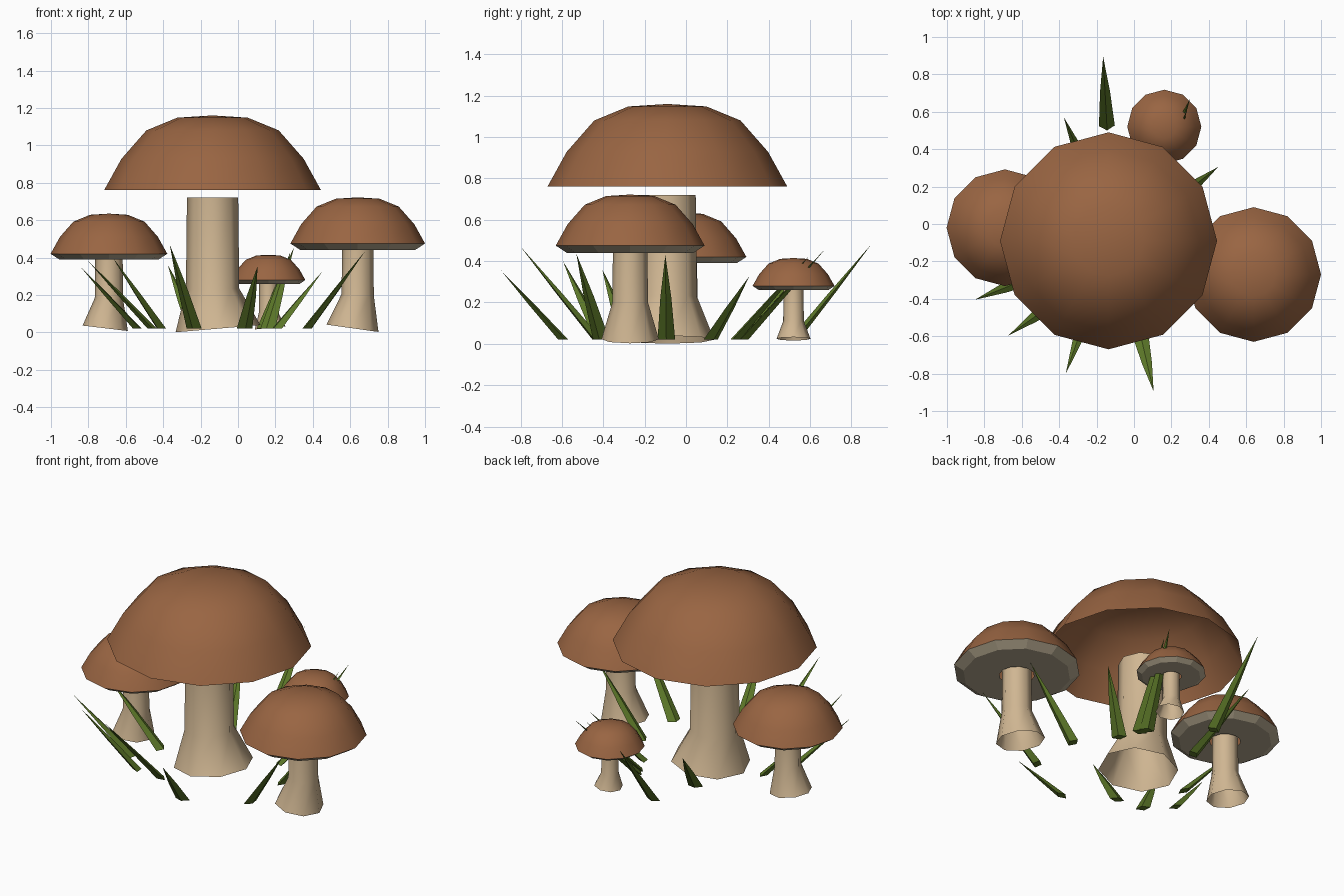
import bpy, bmesh, math
from mathutils import Vector

if "Cube" in bpy.data.objects:
    bpy.data.objects.remove(bpy.data.objects["Cube"])


def material(name, rgb):
    m = bpy.data.materials.new(name)
    m.diffuse_color = (*rgb, 1)
    m.use_nodes = True
    m.node_tree.nodes["Principled BSDF"].inputs["Base Color"].default_value = m.diffuse_color
    return m


BROWN = material("cap brown", (0.32, 0.13, 0.055))
CREAM = material("stem cream", (0.63, 0.47, 0.29))
GREY = material("gill grey", (0.47, 0.40, 0.28))
GREEN = material("grass green", (0.11, 0.19, 0.022))


def finish(bm, name, mat, smooth=False):
    bmesh.ops.recalc_face_normals(bm, faces=bm.faces)
    me = bpy.data.meshes.new(name)
    bm.to_mesh(me)
    bm.free()
    me.materials.append(mat)
    for p in me.polygons:
        p.use_smooth = smooth
    bpy.context.collection.objects.link(bpy.data.objects.new(name, me))


def lathe(name, rings, sides, mat, smooth):
    """Skin rings (centre x, y, z, radius, z slope along x); radius 0 closes to a tip."""
    bm = bmesh.new()
    loops = []
    for x, y, z, r, slope in rings:
        if r == 0:
            loops.append([bm.verts.new((x, y, z))] * sides)
            continue
        loop = []
        for i in range(sides):
            a = 2 * math.pi * i / sides
            dx = r * math.cos(a)
            loop.append(bm.verts.new((x + dx, y + r * math.sin(a), z + dx * slope)))
        loops.append(loop)
    for lo, hi in zip(loops, loops[1:]):
        for i in range(sides):
            j = (i + 1) % sides
            quad = list(dict.fromkeys((lo[i], lo[j], hi[j], hi[i])))
            bm.faces.new(quad)
    finish(bm, name, mat, smooth)


# Dome profile as fractions of cap radius and cap height
DOME = [(1, 0), (0.84, 0.42), (0.61, 0.80), (0.325, 0.97), (0, 1)]


def mushroom(name, x, y, cap_r, cap_z, top_z, stem_r, stem_top, flare_z,
             base_x, base_r, base_z, slope, gill_z=None):
    # open domed cap
    lathe(name + "_cap", [(x, y, cap_z + (top_z - cap_z) * h, cap_r * r, 0)
                          for r, h in DOME], 12, BROWN, True)
    # open tube stem with a flared, tilted foot
    lathe(name + "_stem", [(base_x, y, base_z, base_r, slope),
                           (x, y, flare_z, stem_r * 1.04, slope * 0.4),
                           (x, y, stem_top, stem_r, 0)], 8, CREAM, True)
    # bevelled gill ring with a gap around the stem
    if gill_z:
        lathe(name + "_gills", [(x, y, cap_z, cap_r, 0),
                                (x, y, gill_z, cap_r * 0.85, 0),
                                (x, y, gill_z, stem_r * 1.2, 0)], 12, GREY, False)


mushroom("large_mushroom", -0.136, -0.09, 0.58, 0.76, 1.16, 0.137, 0.72, 0.23,
         -0.107, 0.227, 0.02, 0.085)
mushroom("right_mushroom", 0.64, -0.27, 0.36, 0.475, 0.722, 0.083, 0.50, 0.20,
         0.612, 0.139, 0.022, -0.14, 0.44)
mushroom("left_mushroom", -0.69, -0.02, 0.312, 0.42, 0.635, 0.073, 0.44, 0.18,
         -0.71, 0.121, 0.022, -0.12, 0.39)
mushroom("small_mushroom", 0.162, 0.52, 0.198, 0.28, 0.415, 0.048, 0.30, 0.11,
         0.172, 0.082, 0.024, 0.1, 0.26)


def blade(name, base, tip, width=0.085, depth=0.05):
    # slim four-sided spike running from base to tip
    b, t = Vector((*base, 0.022)), Vector(tip)
    lean = Vector((t.x - b.x, t.y - b.y, 0)).normalized()
    side = Vector((-lean.y, lean.x, 0))
    bm = bmesh.new()
    tip_v = bm.verts.new(t)
    foot, mid = [], []
    for s, d in ((-0.5, 0), (0, -0.5), (0.5, 0), (0, 0.5)):
        off = side * s * width + lean * d * depth
        foot.append(bm.verts.new(b + off))
        mid.append(bm.verts.new(b.lerp(t, 0.5) + off * 0.62))
    for i in range(4):
        j = (i + 1) % 4
        bm.faces.new((foot[i], foot[j], mid[j], mid[i]))
        bm.faces.new((mid[i], mid[j], tip_v))
    bm.faces.new(foot)
    finish(bm, name, GREEN)


BLADES = [
    ((-0.145, 0.525), (-0.165, 0.895, 0.48)),
    ((-0.235, -0.43), (-0.365, -0.80, 0.47)),
    ((0.035, -0.595), (0.105, -0.895, 0.355)),
    ((-0.54, -0.28), (-0.85, -0.405, 0.36)),
    ((-0.41, -0.41), (-0.67, -0.595, 0.40)),
    ((-0.46, -0.11), (-0.80, -0.13, 0.38)),
    ((-0.235, 0.24), (-0.375, 0.57, 0.36)),
    ((0.21, 0.12), (0.45, 0.305, 0.325)),
    ((0.14, 0.28), (0.30, 0.67, 0.455)),
    ((0.16, 0.24), (0.28, 0.60, 0.43)),
    ((0.37, -0.095), (0.68, -0.10, 0.43)),
    ((0.37, -0.41), (0.68, -0.53, 0.435)),
]
for n, (base, tip) in enumerate(BLADES, 1):
    blade(f"grass_blade_{n}", base, tip)
